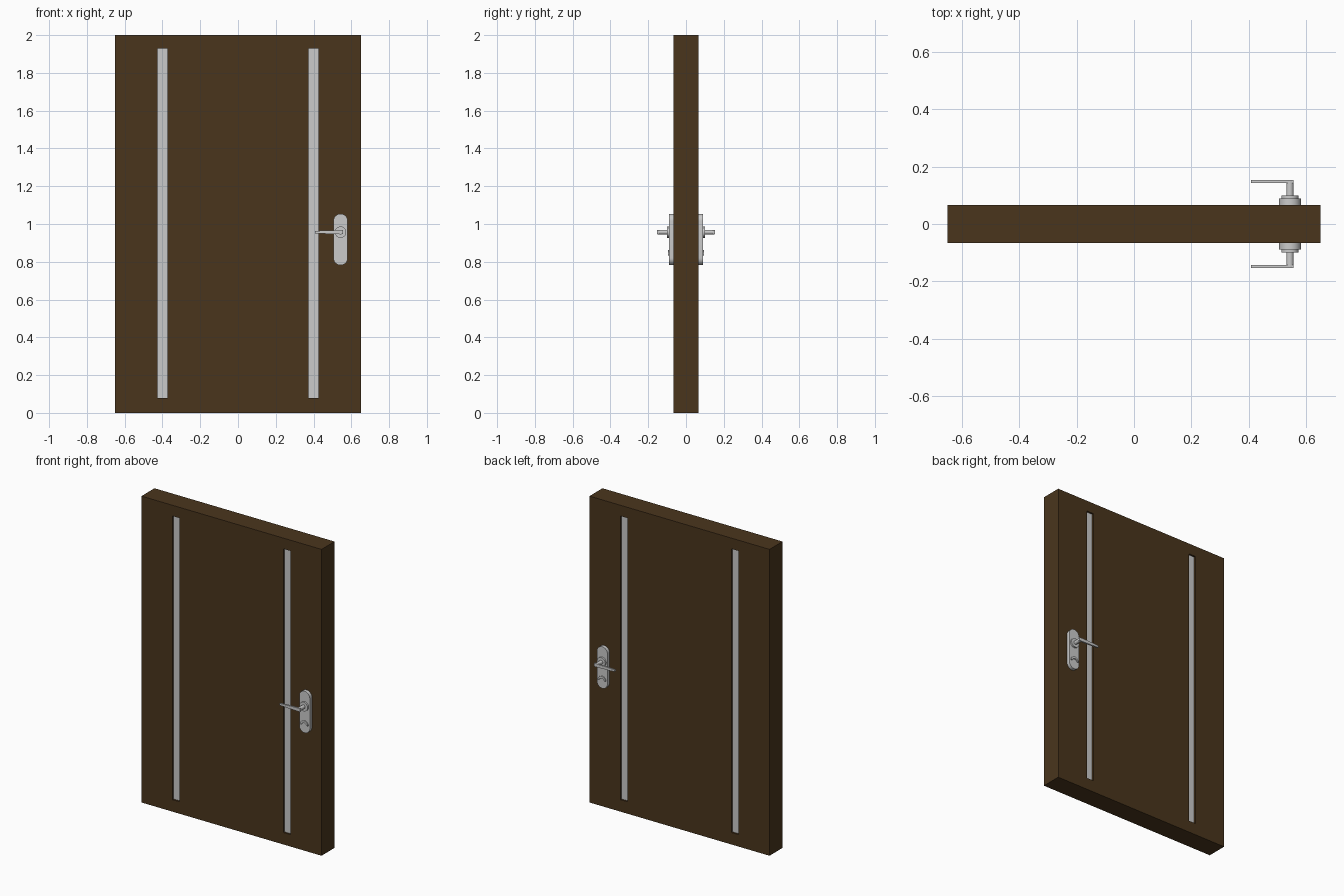
import bpy, bmesh, math
from mathutils import Matrix

if "Cube" in bpy.data.objects:
    bpy.data.objects.remove(bpy.data.objects["Cube"])

def material(name, rgb):
    m = bpy.data.materials.new(name)
    m.diffuse_color = (*rgb, 1)
    m.use_nodes = True
    m.node_tree.nodes["Principled BSDF"].inputs["Base Color"].default_value = m.diffuse_color
    return m

WOOD = material("dark_wood", (0.068, 0.036, 0.012))
HX, HZ, FACE = 0.543, 0.957, 0.067   # handle centre and door face

def box(name, x0, x1, y0, y1, z0, z1, mat=None):
    bpy.ops.mesh.primitive_cube_add(size=1, location=((x0+x1)/2, (y0+y1)/2, (z0+z1)/2))
    o = bpy.context.object
    o.name = name
    o.scale = (x1-x0, y1-y0, z1-z0)
    bpy.ops.object.transform_apply(location=False, rotation=False)
    if mat:
        o.data.materials.append(mat)
    return o

def extrude(name, pts, y0, y1):
    """Extrude an x-z outline along y."""
    bm = bmesh.new()
    f = bm.faces.new([bm.verts.new((x, y0, z)) for x, z in pts])
    g = bmesh.ops.extrude_face_region(bm, geom=[f])["geom"]
    bmesh.ops.translate(bm, vec=(0, y1-y0, 0),
                        verts=[v for v in g if isinstance(v, bmesh.types.BMVert)])
    bmesh.ops.recalc_face_normals(bm, faces=bm.faces)
    me = bpy.data.meshes.new(name)
    bm.to_mesh(me)
    bm.free()
    o = bpy.data.objects.new(name, me)
    bpy.context.collection.objects.link(o)
    bpy.ops.object.select_all(action='DESELECT')
    o.select_set(True)
    bpy.context.view_layer.objects.active = o
    bpy.ops.object.shade_smooth_by_angle()
    return o

def arc(cx, cz, r, a0, a1, n):
    return [(cx + r*math.cos(math.radians(a0+(a1-a0)*i/n)),
             cz + r*math.sin(math.radians(a0+(a1-a0)*i/n))) for i in range(n+1)]

# door slab with two long slots
slab = box("door_slab", -0.65, 0.65, -FACE, FACE, 0, 2, WOOD)
for side, cx in (("left", -0.4), ("right", 0.4)):
    cut = box(side + "_slot_cutter", cx-0.026, cx+0.026, -0.2, 0.2, 0.078, 1.93)
    mod = slab.modifiers.new(side + "_slot", 'BOOLEAN')
    mod.operation, mod.object, mod.solver = 'DIFFERENCE', cut, 'EXACT'
    bpy.context.view_layer.objects.active = slab
    bpy.ops.object.modifier_apply(modifier=mod.name)
    bpy.data.objects.remove(cut)
    # recessed insert strip
    box(side + "_insert", cx-0.026, cx+0.026, -FACE+0.012, FACE-0.012, 0.078, 1.93)

# handle set, mirrored to the other face
plate = arc(HX, 1.016, 0.038, 0, 180, 16) + arc(HX, 0.82, 0.038, 180, 360, 16)
ring = arc(HX, HZ, 0.03, 0, 360, 32)[:-1]
stem = arc(HX, HZ, 0.0125, 0, 360, 20)[:-1]
hood = arc(HX, 0.835, 0.028, 0, 180, 16) + arc(HX, 0.829, 0.02, 165, 15, 10)
lever = [(0.556, HZ-0.011), (0.556, HZ+0.011), (0.47, HZ+0.009), (0.407, HZ+0.006),
         (0.407, HZ-0.006), (0.47, HZ-0.009)]
parts = [
    extrude("handle_plate", plate, -FACE+0.002, -0.089),
    extrude("handle_rosette", ring, -0.087, -0.1),
    extrude("handle_stem", stem, -0.098, -0.152),
    extrude("lock_hood", hood, -0.087, -0.096),
    extrude("handle_lever", lever, -0.143, -0.154),
]
# mirror each part through the slab centre
for o in parts:
    m = o.modifiers.new("both_faces", 'MIRROR')
    m.use_axis = (False, True, False)
    m.use_mirror_merge = False
